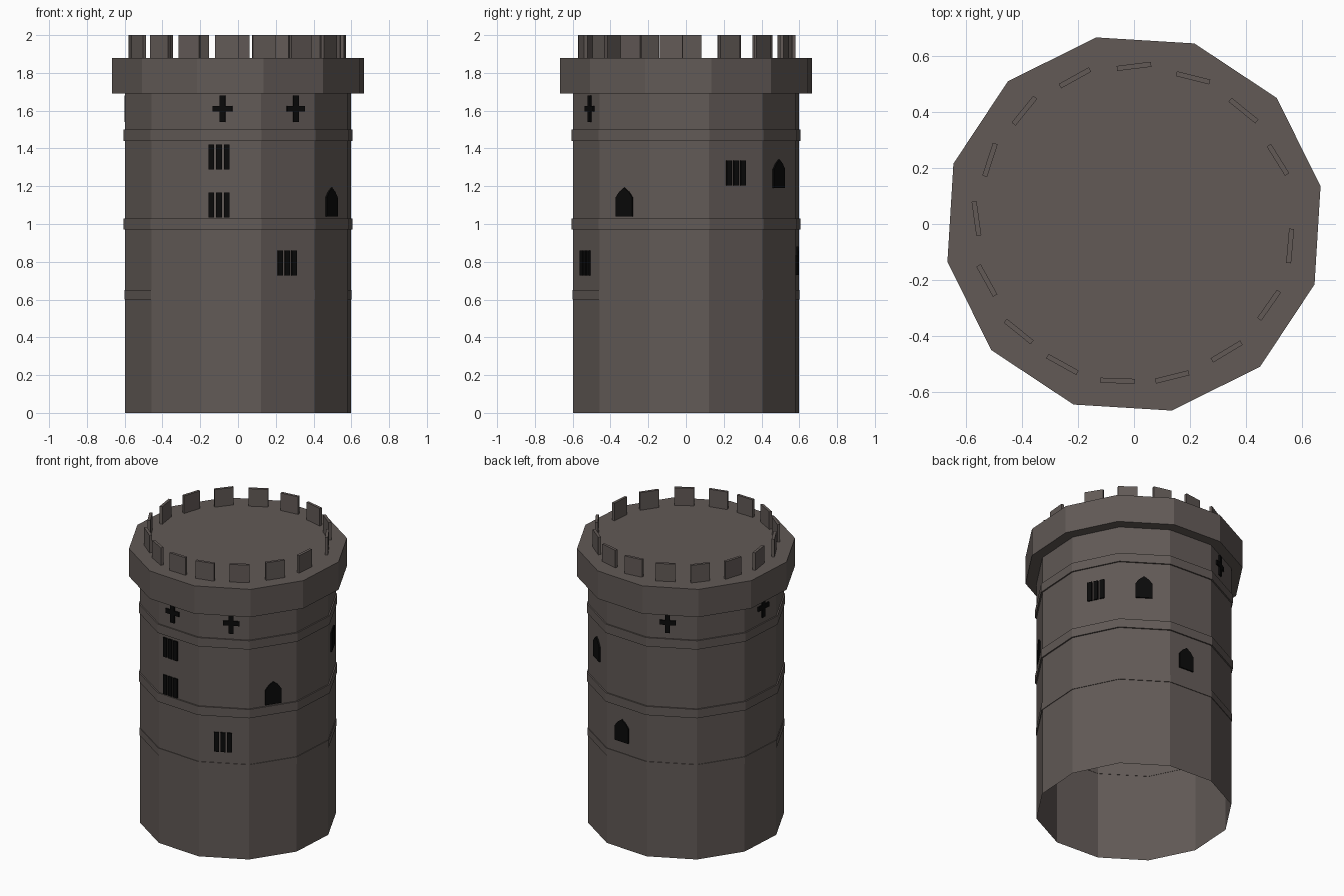
import bpy, bmesh
from math import radians, cos, sin, tan
from mathutils import Matrix

cube = bpy.data.objects.get("Cube")
if cube:
    bpy.data.objects.remove(cube)

SIDES = 12
TURN = 11.5            # angle of the first corner
RADIUS = 0.61
FLAT = RADIUS * cos(radians(15))


def material(name, rgb):
    mat = bpy.data.materials.new(name)
    mat.use_nodes = True
    mat.diffuse_color = (*rgb, 1)
    mat.node_tree.nodes["Principled BSDF"].inputs["Base Color"].default_value = (*rgb, 1)
    return mat


stone = material("brown_grey_stone", (0.122, 0.102, 0.094))
black = material("window_black", (0.003, 0.003, 0.003))


def finish(name, bm, mat):
    bmesh.ops.recalc_face_normals(bm, faces=bm.faces)
    mesh = bpy.data.meshes.new(name)
    bm.to_mesh(mesh)
    bm.free()
    mesh.materials.append(mat)
    obj = bpy.data.objects.new(name, mesh)
    bpy.context.collection.objects.link(obj)
    return obj


def lathe(name, profile, closed=False, cap=False):
    """Sweep a (radius, height) profile round the twelve-sided tower."""
    bm = bmesh.new()
    rings = []
    for r, z in profile:
        angles = [radians(TURN + 360 * i / SIDES) for i in range(SIDES)]
        rings.append([bm.verts.new((r * cos(a), r * sin(a), z)) for a in angles])
    pairs = list(zip(rings, rings[1:]))
    if closed:
        pairs.append((rings[-1], rings[0]))
    for low, high in pairs:
        for i in range(SIDES):
            j = (i + 1) % SIDES
            bm.faces.new((low[i], low[j], high[j], high[i]))
    if cap:
        bm.faces.new(rings[-1])
    return finish(name, bm, stone)


# Tower wall, open below, and the overhanging top with its roof
lathe("tower_wall", [(RADIUS, 0), (RADIUS, 1.69)])
lathe("tower_top", [(RADIUS, 1.69), (0.68, 1.69), (0.68, 1.88)], cap=True)

# Raised stone courses
for name, low, high, r in (("lower_course", 0.6, 0.65, 0.614),
                           ("middle_course", 0.97, 1.03, 0.619),
                           ("upper_course", 1.44, 1.5, 0.619)):
    inner = RADIUS - 0.002
    lathe(name, [(inner, low), (r, low), (r, high), (inner, high)], closed=True)

# Battlements: hand-set slabs, each with a place angle and a facing angle
places = (90, 112, 134, 156, 178, 201, 223, 243, 264, 284, 306, 329, 352, 24, 46, 68)
facings = (97, 119, 141, 162, 188, 209, 231, 241, 268, 284, 301, 325, 355, 32, 51, 76)
bm = bmesh.new()
for place, facing in zip(places, facings):
    a = radians(place)
    spot = Matrix.Translation((0.563 * cos(a), 0.563 * sin(a), 1.94))
    turn = Matrix.Rotation(radians(facing), 4, "Z")
    size = Matrix.Diagonal((0.018, 0.123, 0.12, 1))
    bmesh.ops.create_cube(bm, size=1, matrix=spot @ turn @ size)
finish("battlements", bm, stone)


def plate(bm, outline, angle, z, depth=0.009):
    """Set a thin flat shape on the wall face nearest to the angle."""
    first = TURN + 15
    facing = first + 30 * round((angle - first) / 30)
    shift = FLAT * tan(radians(angle - facing))
    frame = Matrix.Rotation(radians(facing), 4, "Z") @ Matrix.Translation((FLAT, shift, z))
    back = [bm.verts.new(frame @ Matrix.Translation((0, u, v)).translation) for u, v in outline]
    front = [bm.verts.new(frame @ Matrix.Translation((depth, u, v)).translation) for u, v in outline]
    bm.faces.new(front)
    bm.faces.new(back[::-1])
    for i in range(len(outline)):
        j = (i + 1) % len(outline)
        bm.faces.new((back[i], back[j], front[j], front[i]))


def box(w, h, u=0):
    return [(u - w, -h), (u + w, -h), (u + w, h), (u - w, h)]


# Cross-shaped arrow slits
a, l, h = 0.015, 0.052, 0.07
cross = [(-a, -h), (a, -h), (a, -a), (l, -a), (l, a), (a, a),
         (a, h), (-a, h), (-a, a), (-l, a), (-l, -a), (-a, -a)]
bm = bmesh.new()
for angle in (-98, -59, 179, 114):
    plate(bm, cross, angle, 1.61)
finish("cross_slits", bm, black)

# Barred windows: three upright slots each
bm = bmesh.new()
for angle, z in ((-99.7, 1.355), (-99.7, 1.1), (-64, 0.793), (26.5, 1.27)):
    for u in (-0.041, 0, 0.041):
        plate(bm, box(0.015, 0.066, u), angle, z)
finish("barred_windows", bm, black)

# Pointed windows
arch = [(-0.053, 0), (0.053, 0), (0.053, 0.1), (0.03, 0.13), (0, 0.152),
        (-0.03, 0.13), (-0.053, 0.1)]
bm = bmesh.new()
for angle, z in ((-33.4, 1.04), (56, 1.19), (83, 0.73)):
    plate(bm, arch, angle, z)
finish("pointed_windows", bm, black)
